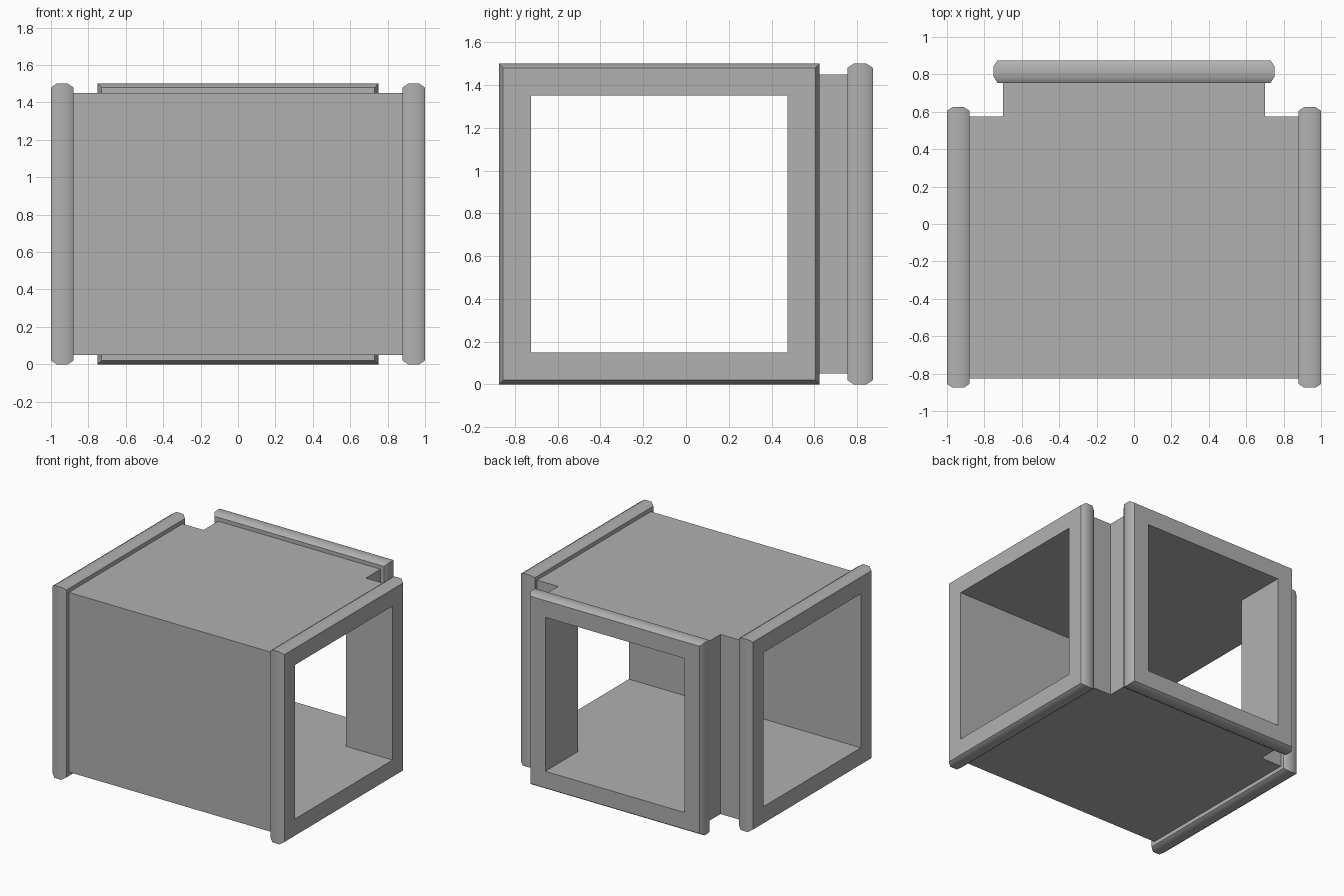
import bpy, math
from mathutils import Vector

if "Cube" in bpy.data.objects:
    bpy.data.objects.remove(bpy.data.objects["Cube"])

UP = Vector((0, 0, 1))

# dark grey metal shared by all parts
METAL = bpy.data.materials.new("dark_grey_metal")
METAL.diffuse_color = (0.44, 0.44, 0.44, 1)
METAL.use_nodes = True
METAL.node_tree.nodes["Principled BSDF"].inputs["Base Color"].default_value = METAL.diffuse_color


def make_object(name, verts, faces):
    mesh = bpy.data.meshes.new(name)
    mesh.from_pydata(verts, [], faces)
    mesh.materials.append(METAL)
    obj = bpy.data.objects.new(name, mesh)
    bpy.context.collection.objects.link(obj)
    bpy.ops.object.select_all(action='DESELECT')
    obj.select_set(True)
    bpy.context.view_layer.objects.active = obj
    return obj


def t_plan(half, end_x, end_y, mid_y=-0.125):
    """Counter-clockwise T outline of a duct with a branch to the back."""
    right = [(end_x, mid_y - half), (end_x, mid_y + half),
             (half, mid_y + half), (half, end_y)]
    return right + [(-x, y) for x, y in reversed(right)]


def shell(plan, z0, z1, inward, start):
    """Walls, floor and ceiling over a plan, leaving the three mouths open."""
    n = len(plan)
    verts = [(x, y, z) for z in (z0, z1) for x, y in plan]
    faces = [tuple(reversed(range(n))), tuple(range(n, 2 * n))]
    mouths = (0, 3, 6)
    for i in range(n):
        if i not in mouths:
            j = (i + 1) % n
            faces.append((i, j, n + j, n + i))
    if inward:
        faces = [f[::-1] for f in faces]
    return verts, [tuple(start + k for k in f) for f in faces]


def flange(name, center, direction):
    """Square collar with chamfered rim, lofted along its duct axis."""
    d = Vector(direction)
    u = UP.cross(d)
    # (half width, depth behind the mouth)
    profile = [(0.70, 0.12), (0.73, 0.12), (0.75, 0.09),
               (0.75, 0.03), (0.73, 0.0), (0.60, 0.0)]
    verts, faces = [], []
    for r, depth in profile:
        for su, sz in ((-1, -1), (1, -1), (1, 1), (-1, 1)):
            verts.append(Vector(center) - d * depth + u * su * r + UP * sz * r)
    for k in range(len(profile) - 1):
        for i in range(4):
            j = (i + 1) % 4
            a, b = 4 * k, 4 * k + 4
            faces.append((a + i, a + j, b + j, b + i))
    make_object(name, verts, faces)
    bpy.ops.object.shade_smooth_by_angle(angle=math.radians(40))


# duct body: outer skin and inner lining
v1, f1 = shell(t_plan(0.70, 0.88, 0.755), 0.05, 1.45, False, 0)
v2, f2 = shell(t_plan(0.60, 1.0, 0.875), 0.15, 1.35, True, len(v1))
make_object("duct_body", v1 + v2, f1 + f2)

# collars around the three mouths
flange("left_flange", (-1, -0.125, 0.75), (-1, 0, 0))
flange("right_flange", (1, -0.125, 0.75), (1, 0, 0))
flange("back_flange", (0, 0.875, 0.75), (0, 1, 0))
